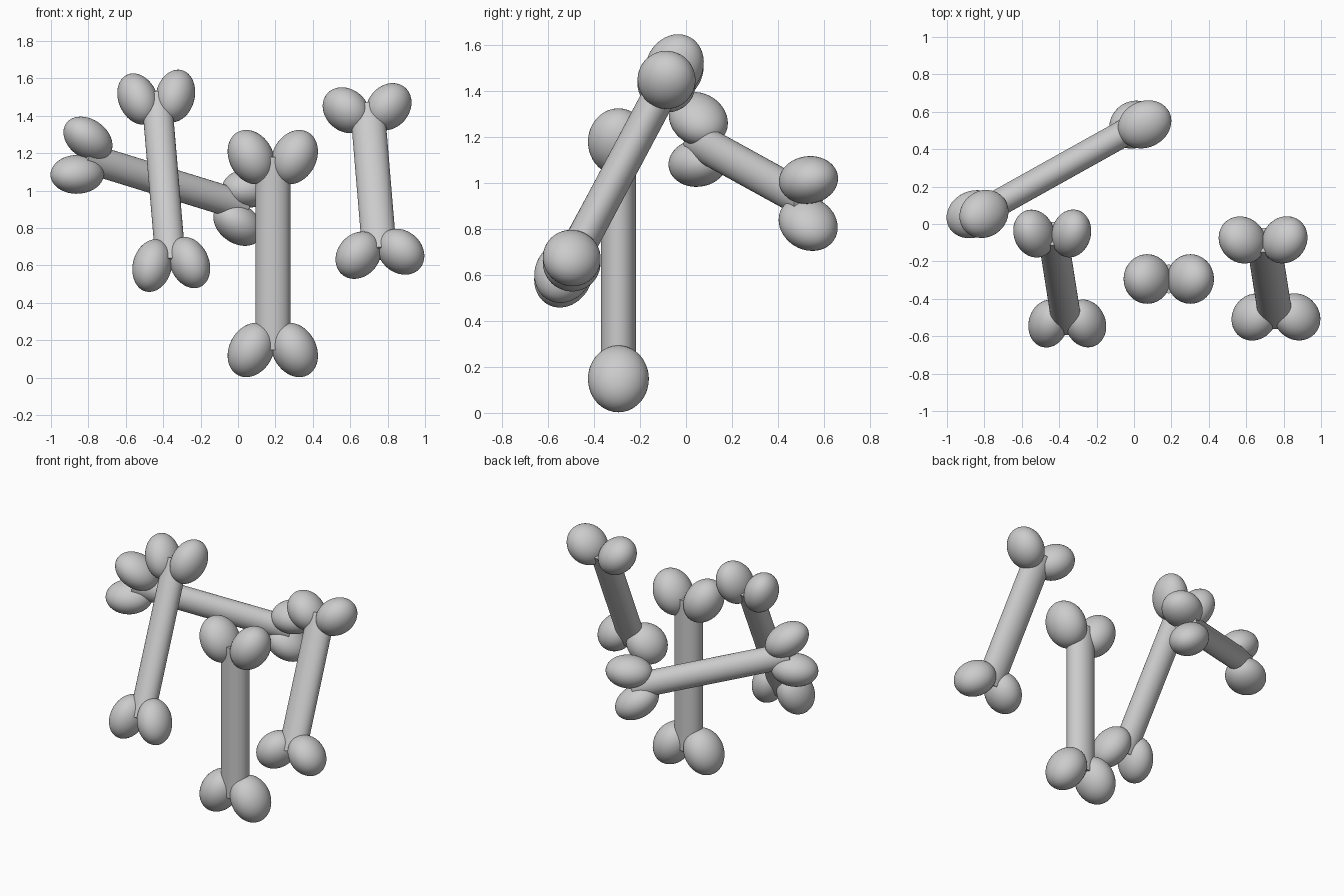
import bpy, bmesh, math
from mathutils import Matrix, Vector

if "Cube" in bpy.data.objects:
    bpy.data.objects.remove(bpy.data.objects["Cube"])

HALF = 0.515          # knob centre height above the middle of the bone
KNOB_X = 0.1155       # sideways offset of each knob
KNOB = (0.1177, 0.1325, 0.152)
TILT = math.radians(28)


def make_bone(name, top, bottom, side, sx, sy):
    """One bone between two end points, knob pairs spread along 'side'."""
    top, bottom = Vector(top), Vector(bottom)
    bm = bmesh.new()
    # four tilted egg-shaped knobs
    for ix in (-1, 1):
        for iz in (-1, 1):
            m = (Matrix.Translation((ix * KNOB_X, 0, iz * HALF))
                 @ Matrix.Rotation(ix * iz * TILT, 4, 'Y')
                 @ Matrix.Diagonal((*KNOB, 1)))
            bmesh.ops.create_uvsphere(bm, u_segments=48, v_segments=24,
                                      radius=1, matrix=m)
    # oval shaft
    bmesh.ops.create_cone(bm, cap_ends=True, segments=48, radius1=1, radius2=1,
                          depth=2 * HALF,
                          matrix=Matrix.Diagonal((0.0935, 0.0765, 1, 1)))
    # stretch, turn and place
    axis = top - bottom
    sz = axis.length / (2 * HALF)
    z = axis.normalized()
    x = Vector(side)
    x = (x - z * x.dot(z)).normalized()
    y = z.cross(x)
    rot = Matrix((x, y, z)).transposed().to_4x4()
    bm.transform(rot @ Matrix.Diagonal((sx, sy, sz, 1)))
    me = bpy.data.meshes.new(name)
    bm.to_mesh(me)
    bm.free()
    ob = bpy.data.objects.new(name, me)
    ob.location = (top + bottom) / 2
    bpy.context.collection.objects.link(ob)
    bpy.context.view_layer.objects.active = ob
    ob.select_set(True)
    bpy.ops.object.shade_smooth_by_angle(angle=math.radians(40))
    ob.select_set(False)


make_bone("upright_bone", (0.186, -0.294, 1.179), (0.186, -0.294, 0.148),
          (1, 0, 0), 1.0, 1.0)
make_bone("right_leaning_bone", (0.692, -0.085, 1.439), (0.757, -0.497, 0.664),
          (0.235, 0, 0.018), 0.985, 0.955)
make_bone("left_leaning_bone", (-0.435, -0.051, 1.498), (-0.359, -0.532, 0.607),
          (0.235, 0, 0.018), 0.863, 0.93)
make_bone("back_cross_bone", (0.028, 0.532, 0.918), (-0.831, 0.053, 1.182),
          (0.278, 0, 0.961), 0.86, 0.935)
